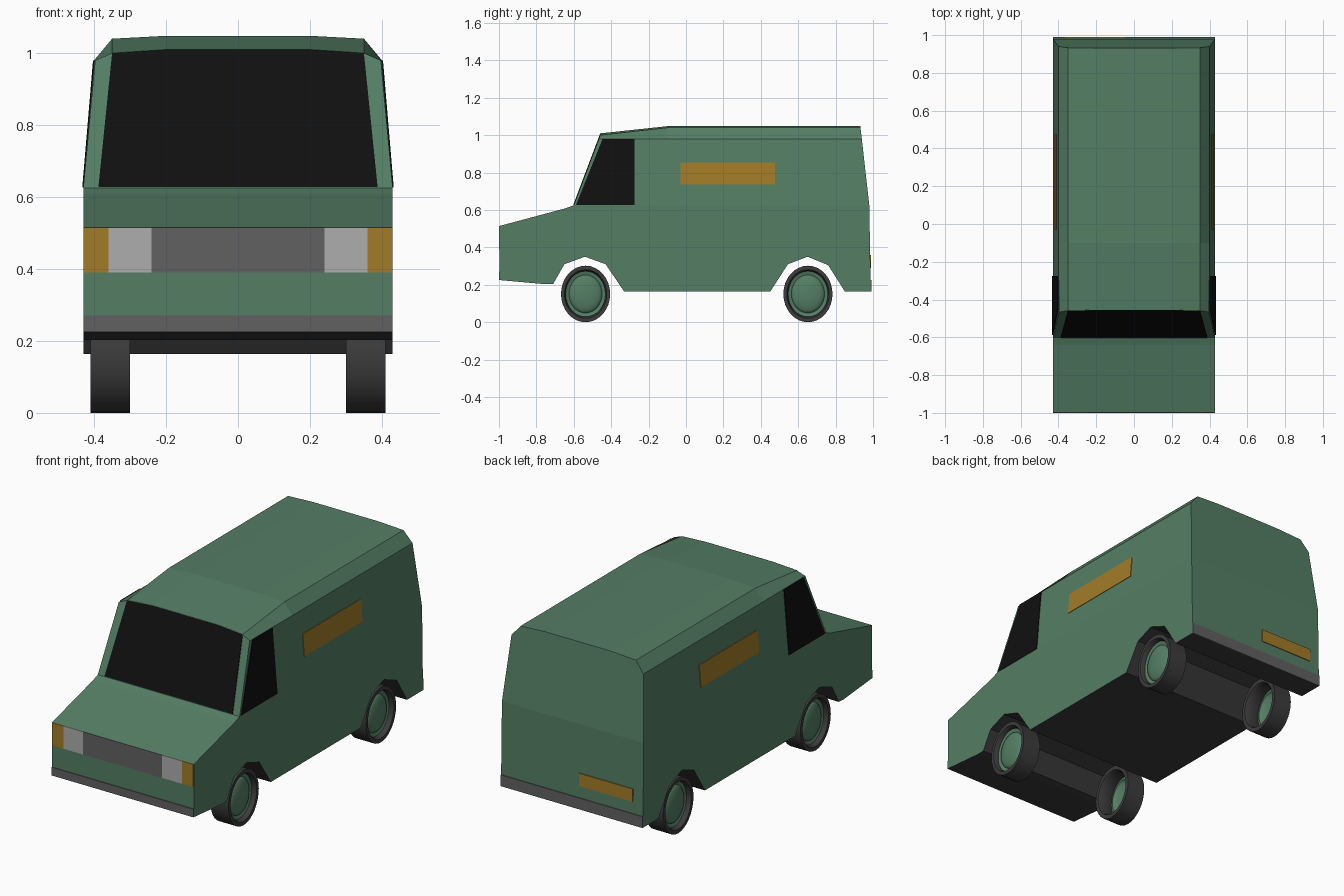
import bpy, bmesh, math
from mathutils import Vector, Matrix

if "Cube" in bpy.data.objects:
    bpy.data.objects.remove(bpy.data.objects["Cube"])


def material(name, rgb):
    m = bpy.data.materials.new(name)
    m.diffuse_color = (*rgb, 1)
    m.use_nodes = True
    m.node_tree.nodes["Principled BSDF"].inputs["Base Color"].default_value = m.diffuse_color
    return m


GREEN = material("green_paint", (0.09, 0.21, 0.13))
AMBER = material("amber", (0.36, 0.20, 0.02))
GLASS = material("dark_glass", (0.005, 0.005, 0.005))
RUBBER = material("rubber", (0.045, 0.045, 0.045))
TRIM = material("grey_trim", (0.12, 0.12, 0.12))
LAMP = material("lamp_glass", (0.42, 0.42, 0.42))


def finish(name, bm, mats, merge=True):
    if merge:
        bmesh.ops.remove_doubles(bm, verts=bm.verts, dist=0.0005)
    bmesh.ops.recalc_face_normals(bm, faces=bm.faces)
    me = bpy.data.meshes.new(name)
    bm.to_mesh(me)
    bm.free()
    ob = bpy.data.objects.new(name, me)
    for m in mats:
        me.materials.append(m)
    bpy.context.collection.objects.link(ob)
    return ob


def plate(name, pts, out, mat):
    """Thin panel: a flat outline extruded along the vector out."""
    bm = bmesh.new()
    face = bm.faces.new([bm.verts.new(p) for p in pts])
    ext = bmesh.ops.extrude_face_region(bm, geom=[face], use_keep_orig=True)
    top = [g for g in ext["geom"] if isinstance(g, bmesh.types.BMVert)]
    bmesh.ops.translate(bm, verts=top, vec=out)
    return finish(name, bm, [mat], merge=False)


def end_rect(name, x0, x1, z0, z1, y, dy, mat):
    pts = [(x0, y, z0), (x1, y, z0), (x1, y, z1), (x0, y, z1)]
    return plate(name, pts, (0, dy, 0), mat)


# Body: lower side profile (y, z) with wheel arches, open at the waistline
W, WAIST = 0.43, 0.625
outline = [(-0.6, WAIST), (-0.64, 0.61), (-0.996, 0.515), (-0.996, 0.225),
           (-0.75, 0.203), (-0.71, 0.205), (-0.65, 0.31), (-0.54, 0.35), (-0.43, 0.31),
           (-0.33, 0.163), (0.45, 0.163), (0.545, 0.31), (0.65, 0.35), (0.76, 0.305),
           (0.85, 0.163), (0.988, 0.163), (0.98, WAIST), (-0.1, WAIST)]
bm = bmesh.new()
sides = [[bm.verts.new((s * W, y, z)) for y, z in outline] for s in (-1, 1)]
for ring in sides:
    bm.faces.new(ring)
for i in range(len(outline) - 3):
    a, b = sides
    f = bm.faces.new((a[i], a[i + 1], b[i + 1], b[i]))
    f.material_index = 1 if 3 <= i <= 14 else 0
a, b = sides
bm.faces.new((a[15], a[16], b[16], b[15]))

# Cabin: three cross-sections (x, y, z) lofted from windscreen to tail
stations = [
    [(W, -0.6, WAIST), (0.397, -0.466, 0.98), (0.35, -0.459, 1.0), (0.2, -0.455, 1.01)],
    [(W, -0.1, WAIST), (0.40, -0.1, 0.98), (0.35, -0.1, 1.04), (0.2, -0.1, 1.048)],
    [(W, 0.98, WAIST), (0.40, 0.94, 0.98), (0.35, 0.933, 1.04), (0.2, 0.932, 1.048)],
]
rings = []
for st in stations:
    full = st + [(-x, y, z) for x, y, z in reversed(st)]
    rings.append([bm.verts.new(p) for p in full])
for r0, r1 in zip(rings, rings[1:]):
    for i in range(len(r0) - 1):
        bm.faces.new((r0[i], r0[i + 1], r1[i + 1], r1[i]))
bm.faces.new(rings[0])
bm.faces.new(rings[-1])
finish("van_body", bm, [GREEN, RUBBER])

# Windscreen, lying on the sloped cabin front
half = [(0.388, 0.627), (0.35, 0.998), (0.2, 1.008)]
screen = [(x, z) for x, z in half] + [(-x, z) for x, z in reversed(half)]
plate("windscreen", [(x, -0.599 + 0.377 * (z - WAIST), z) for x, z in screen],
      (0, -0.004, 0.0015), GLASS)


def side_panel(name, s, yz, mat):
    """Panel lying on the leaning upper side wall."""
    pts = [(s * (0.429 - 0.0845 * (z - WAIST)), y, z) for y, z in yz]
    plate(name, pts, (s * 0.004, 0, 0), mat)


for s, tag in ((1, "right"), (-1, "left")):
    side_panel(f"{tag}_cab_window", s,
               [(-0.588, 0.627), (-0.275, 0.627), (-0.275, 0.98), (-0.446, 0.98)], GLASS)
    side_panel(f"{tag}_side_stripe", s,
               [(-0.03, 0.735), (0.475, 0.735), (0.475, 0.855), (-0.03, 0.855)], AMBER)
    end_rect(f"{tag}_headlight", s * 0.24, s * 0.36, 0.39, 0.515, -0.995, -0.004, LAMP)
    end_rect(f"{tag}_indicator", s * 0.36, s * 0.428, 0.39, 0.515, -0.995, -0.004, AMBER)

# Front and rear trim
end_rect("grille", -0.24, 0.24, 0.39, 0.515, -0.995, -0.004, TRIM)
end_rect("front_bumper", -W, W, 0.225, 0.27, -0.995, -0.005, TRIM)
end_rect("rear_bumper", -W, W, 0.163, 0.225, 0.985, 0.006, TRIM)
end_rect("rear_plate", -0.37, -0.045, 0.29, 0.36, 0.984, 0.006, AMBER)


def lathe(name, profile, side, y, mat, closed):
    """Spin (x, radius) points round the x axis into a slightly oval wheel part."""
    bm = bmesh.new()
    vs = [bm.verts.new((side * x, 0, r)) for x, r in profile]
    n = len(vs)
    es = [bm.edges.new((vs[i], vs[(i + 1) % n])) for i in range(n if closed else n - 1)]
    bmesh.ops.spin(bm, geom=vs + es, cent=(0, 0, 0), axis=(1, 0, 0),
                   angle=2 * math.pi, steps=32)
    bmesh.ops.transform(bm, verts=bm.verts,
                        matrix=Matrix.Translation((0, y, 0.151)) @ Matrix.Diagonal((1, 0.87, 1, 1)))
    ob = finish(name, bm, [mat])
    bpy.ops.object.select_all(action="DESELECT")
    ob.select_set(True)
    bpy.context.view_layer.objects.active = ob
    bpy.ops.object.shade_smooth_by_angle(angle=math.radians(35))


# Wheels: hollow tyre with a domed hub set near the outer face
tyre = [(0.30, 0.128), (0.30, 0.151), (0.41, 0.151), (0.41, 0.130), (0.395, 0.122), (0.31, 0.122)]
dome = [(0.378 + 0.025 * math.cos(t), 0.102 * math.sin(t))
        for t in (math.pi / 2 * i / 6 for i in range(7))]
hub = dome + [(0.385, 0.124)]
for s, tag in ((1, "right"), (-1, "left")):
    for y, end in ((-0.537, "front"), (0.652, "rear")):
        lathe(f"{end}_{tag}_tyre", tyre, s, y, RUBBER, True)
        lathe(f"{end}_{tag}_hub", hub, s, y, GREEN, False)
